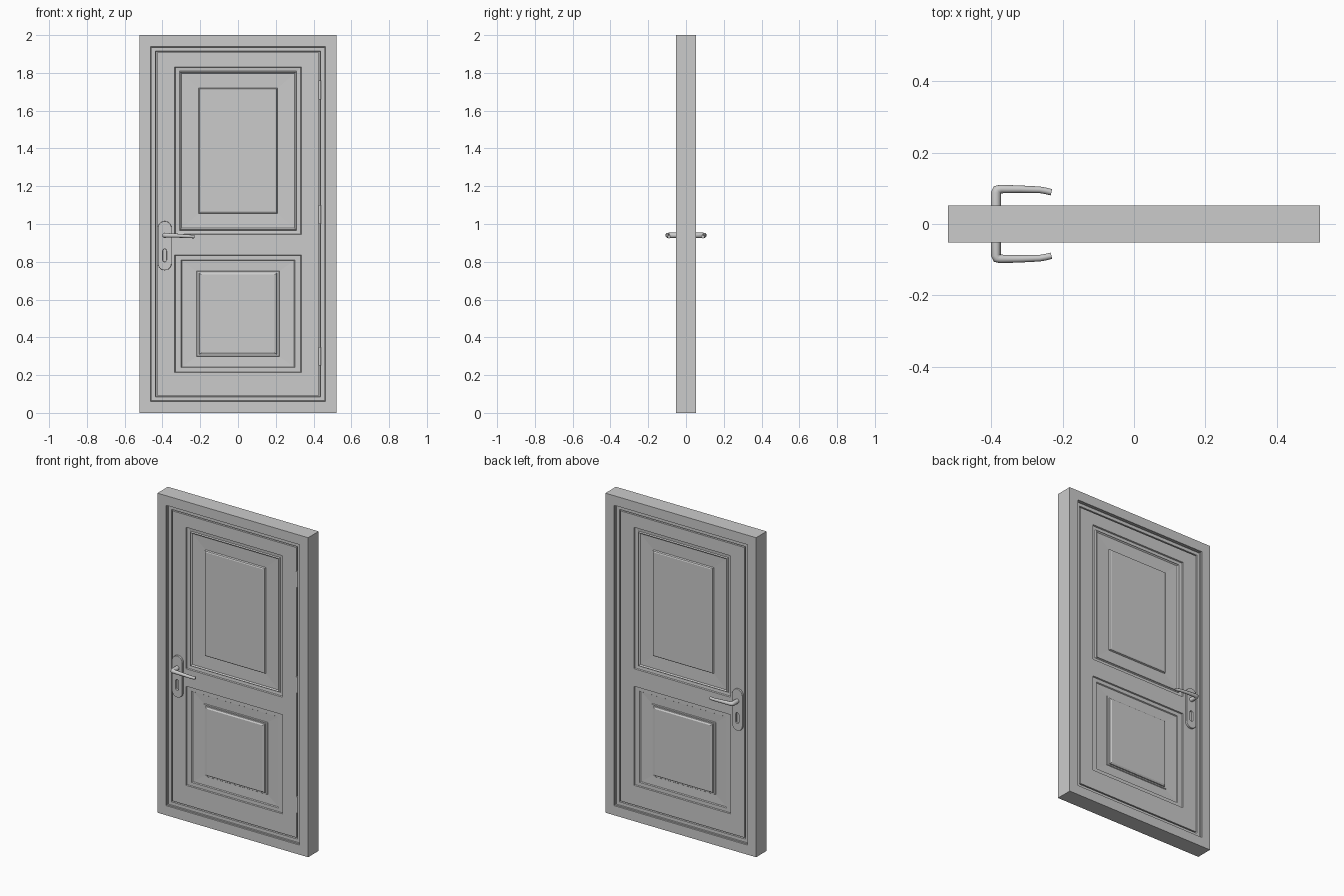
import bpy, bmesh, math

if "Cube" in bpy.data.objects:
    bpy.data.objects.remove(bpy.data.objects["Cube"])


def add_rings(bm, rect, profile, cap=False):
    """Nested rectangles; profile = (x inset, z inset, y)."""
    x0, x1, z0, z1 = rect
    prev = None
    for ix, iz, y in profile:
        ring = [bm.verts.new(c) for c in (
            (x0 + ix, y, z0 + iz), (x1 - ix, y, z0 + iz),
            (x1 - ix, y, z1 - iz), (x0 + ix, y, z1 - iz))]
        if prev:
            for i in range(4):
                j = (i + 1) % 4
                bm.faces.new((prev[i], prev[j], ring[j], ring[i]))
        prev = ring
    if cap:
        bm.faces.new(prev)


def finish(bm, name, mirror=True):
    bmesh.ops.remove_doubles(bm, verts=bm.verts, dist=1e-5)
    me = bpy.data.meshes.new(name)
    bm.to_mesh(me)
    bm.free()
    ob = bpy.data.objects.new(name, me)
    bpy.context.collection.objects.link(ob)
    if mirror:
        m = ob.modifiers.new("both_sides", 'MIRROR')
        m.use_axis = (False, True, False)
    return ob


FACE, LEAF = -0.052, -0.036

# Frame: outer edge, face, stepped rebate and the gap around the leaf
bm = bmesh.new()
add_rings(bm, (-0.522, 0.522, 0, 2), [
    (0, 0, 0), (0, 0, FACE), (0.06, 0.06, FACE), (0.061, 0.061, -0.044),
    (0.064, 0.064, -0.044), (0.065, 0.065, LEAF), (0.085, 0.085, LEAF),
    (0.087, 0.087, -0.022), (0.092, 0.092, -0.022)])
finish(bm, "door_frame")

# Leaf: stiles and rails, with two openings for the panels
bm = bmesh.new()
xs = [-0.43, -0.335, 0.335, 0.43]
zs = [0.092, 0.215, 0.835, 0.945, 1.83, 1.908]
for i in range(3):
    for j in range(5):
        if i == 1 and j in (1, 3):
            continue
        bm.faces.new([bm.verts.new((x, LEAF, z)) for x, z in (
            (xs[i], zs[j]), (xs[i + 1], zs[j]),
            (xs[i + 1], zs[j + 1]), (xs[i], zs[j + 1]))])
add_rings(bm, (-0.43, 0.43, 0.092, 1.908), [(0, 0, -0.022), (0, 0, LEAF)])

# Panels: upper with a bead moulding, lower with stepped moulding
upper = [(0, LEAF), (0.003, -0.028), (0.024, -0.026), (0.029, -0.033),
         (0.037, -0.026), (0.126, -0.024), (0.130, -0.033),
         (0.137, -0.036)]
lower = [(0, LEAF), (0.003, -0.028), (0.034, -0.028), (0.039, -0.022),
         (0.114, -0.020), (0.118, -0.024), (0.128, -0.024),
         (0.130, -0.030), (0.142, -0.036)]
for rect, prof, k in (((-0.335, 0.335, 0.945, 1.83), upper, 0.88),
                      ((-0.335, 0.335, 0.215, 0.835), lower, 0.73)):
    add_rings(bm, rect, [(d, d * k, y) for d, y in prof], cap=True)
finish(bm, "door_leaf")

# Hinges in the gap on the front right
for n, z in enumerate((0.30, 1.05, 1.71)):
    bpy.ops.mesh.primitive_cylinder_add(vertices=16, radius=0.007, depth=0.1,
                                        location=(0.432, -0.033, z))
    bpy.context.object.name = f"hinge_{n + 1}"
    bpy.ops.object.shade_smooth_by_angle()


def add_spline(cu, pts, cyclic=False):
    """pts = (x, y, z, radius)."""
    sp = cu.splines.new('POLY')
    sp.points.add(len(pts) - 1)
    for p, (x, y, z, r) in zip(sp.points, pts):
        p.co = (x, y, z, 1)
        p.radius = r
    sp.use_cyclic_u = cyclic
    sp.use_smooth = True


def stadium(r, z0, z1, cx=-0.388, n=12):
    """Upright rounded slot outline."""
    out = []
    for start, cz in ((0, z1 - r), (math.pi, z0 + r)):
        for i in range(n + 1):
            a = start + math.pi * i / n
            out.append((cx + r * math.cos(a), cz + r * math.sin(a), 0, 1))
    return out


for side, s in (("front", -1), ("back", 1)):
    # Handle plate with keyhole
    cu = bpy.data.curves.new("plate_" + side, 'CURVE')
    cu.dimensions = '2D'
    cu.fill_mode = 'BOTH'
    cu.extrude = 0.005
    cu.bevel_depth = 0.002
    cu.offset = -0.002
    add_spline(cu, stadium(0.036, 0.755, 1.015), True)
    add_spline(cu, stadium(0.010, 0.80, 0.867), True)
    ob = bpy.data.objects.new("handle_plate_" + side, cu)
    ob.rotation_euler.x = math.pi / 2
    ob.location.y = s * 0.041
    bpy.context.collection.objects.link(ob)

    # Lever with a tapered grip
    cu = bpy.data.curves.new("lever_" + side, 'CURVE')
    cu.dimensions = '3D'
    cu.bevel_depth = 0.014
    cu.bevel_resolution = 4
    cu.use_fill_caps = True
    path = [(-0.387, 0.036, 0.94, 1), (-0.387, 0.088, 0.94, 1),
            (-0.384, 0.096, 0.94, 0.95), (-0.374, 0.098, 0.94, 0.85),
            (-0.32, 0.0975, 0.938, 0.75), (-0.265, 0.096, 0.935, 0.65),
            (-0.248, 0.093, 0.934, 0.65), (-0.232, 0.089, 0.933, 0.65)]
    add_spline(cu, [(x, s * y, z, r) for x, y, z, r in path])
    ob = bpy.data.objects.new("handle_lever_" + side, cu)
    bpy.context.collection.objects.link(ob)
